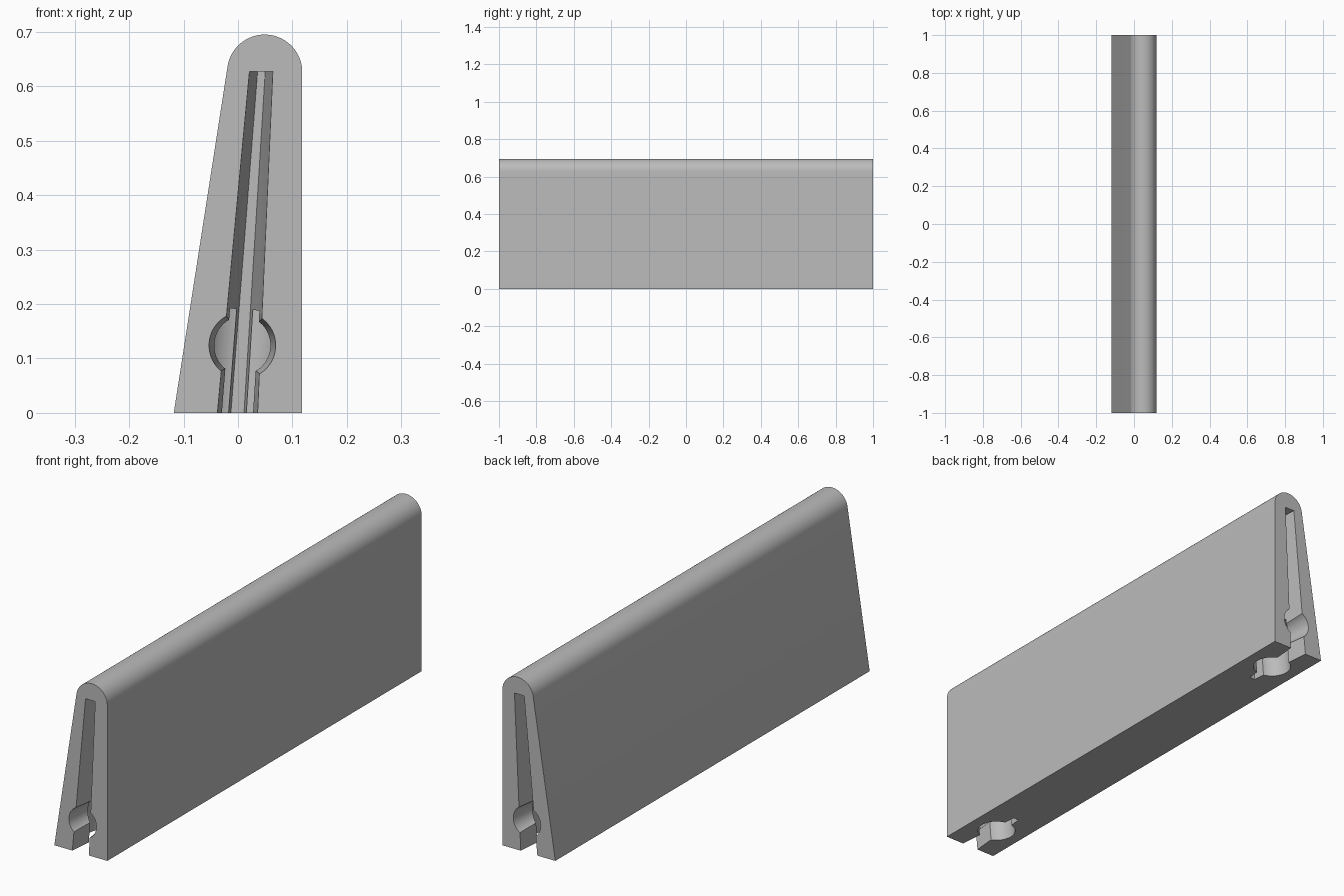
import bpy, bmesh, math
from mathutils import Matrix, Vector

cube = bpy.data.objects.get("Cube")
if cube:
    bpy.data.objects.remove(cube, do_unlink=True)

grey = bpy.data.materials.new("plain grey")
grey.use_nodes = True
grey.diffuse_color = (0.5, 0.5, 0.5, 1)
grey.node_tree.nodes["Principled BSDF"].inputs["Base Color"].default_value = (0.5, 0.5, 0.5, 1)


def make_object(name, bm):
    bmesh.ops.recalc_face_normals(bm, faces=bm.faces)
    mesh = bpy.data.meshes.new(name)
    bm.to_mesh(mesh)
    bm.free()
    mesh.materials.append(grey)
    obj = bpy.data.objects.new(name, mesh)
    bpy.context.collection.objects.link(obj)
    return obj


def tapered_hole(name, start, end, r1, r2):
    """Round cutter running from start to end."""
    start, end = Vector(start), Vector(end)
    axis = end - start
    bm = bmesh.new()
    turn = axis.to_track_quat('Z', 'Y').to_matrix().to_4x4()
    bmesh.ops.create_cone(bm, cap_ends=True, segments=64, radius1=r1, radius2=r2,
                          depth=axis.length,
                          matrix=Matrix.Translation((start + end) / 2) @ turn)
    return make_object(name, bm)


def slot_cutter(name, side):
    """Leaning slot that narrows towards its blind inner end."""
    bm = bmesh.new()
    top, low = 0.627, -0.0627
    for y, bottom, upper in ((1.0, (-0.037, 0.035), (0.021, 0.064)),
                             (0.72, (-0.013, 0.011), (0.036, 0.050))):
        for b, u in zip(bottom, upper):
            bm.verts.new((u, side * y, top))
            bm.verts.new((b - (u - b) * 0.1, side * y, low))
    # Run the mouth past the end face, keeping the same taper
    bm.verts.ensure_lookup_table()
    for i in range(4):
        mouth, inner = bm.verts[i], bm.verts[i + 4]
        mouth.co += (mouth.co - inner.co) * 0.1
    bmesh.ops.convex_hull(bm, input=bm.verts)
    return make_object(name, bm)


# Body: leaning wedge with a rounded ridge
cx, cz, r = 0.049, 0.626, 0.069
profile = [(-0.118, 0), (0.118, 0)]
steps = 40
for i in range(steps + 1):
    a = math.radians(171) * i / steps
    profile.append((cx + r * math.cos(a), cz + r * math.sin(a)))
bm = bmesh.new()
face = bm.faces.new([bm.verts.new((x, -1, z)) for x, z in profile])
ext = bmesh.ops.extrude_face_region(bm, geom=[face])
bmesh.ops.translate(bm, vec=(0, 2, 0),
                    verts=[v for v in ext["geom"] if isinstance(v, bmesh.types.BMVert)])
body = make_object("wedge_body", bm)

# Cut the slot, the end hole and the bottom hole at both ends
cutters = []
for side, label in ((-1, "front"), (1, "back")):
    cutters += [
        slot_cutter(label + "_slot_cutter", side),
        tapered_hole(label + "_end_hole_cutter", (0.008, side * 1.02, 0.124),
                     (0.008, side * 0.84, 0.124), 0.063, 0.047),
        tapered_hole(label + "_bottom_hole_cutter", (-0.0045, side * 0.84, -0.05),
                     (0.0125, side * 0.84, 0.19), 0.073, 0.073),
    ]
for cutter in cutters:
    cutter.hide_render = True
    mod = body.modifiers.new(cutter.name, 'BOOLEAN')
    mod.operation = 'DIFFERENCE'
    mod.solver = 'EXACT'
    mod.object = cutter

bpy.ops.object.select_all(action='DESELECT')
bpy.context.view_layer.objects.active = body
body.select_set(True)
for name in [m.name for m in body.modifiers]:
    bpy.ops.object.modifier_apply(modifier=name)
for cutter in cutters:
    bpy.data.objects.remove(cutter, do_unlink=True)
bpy.ops.object.shade_smooth_by_angle(angle=math.radians(25))
